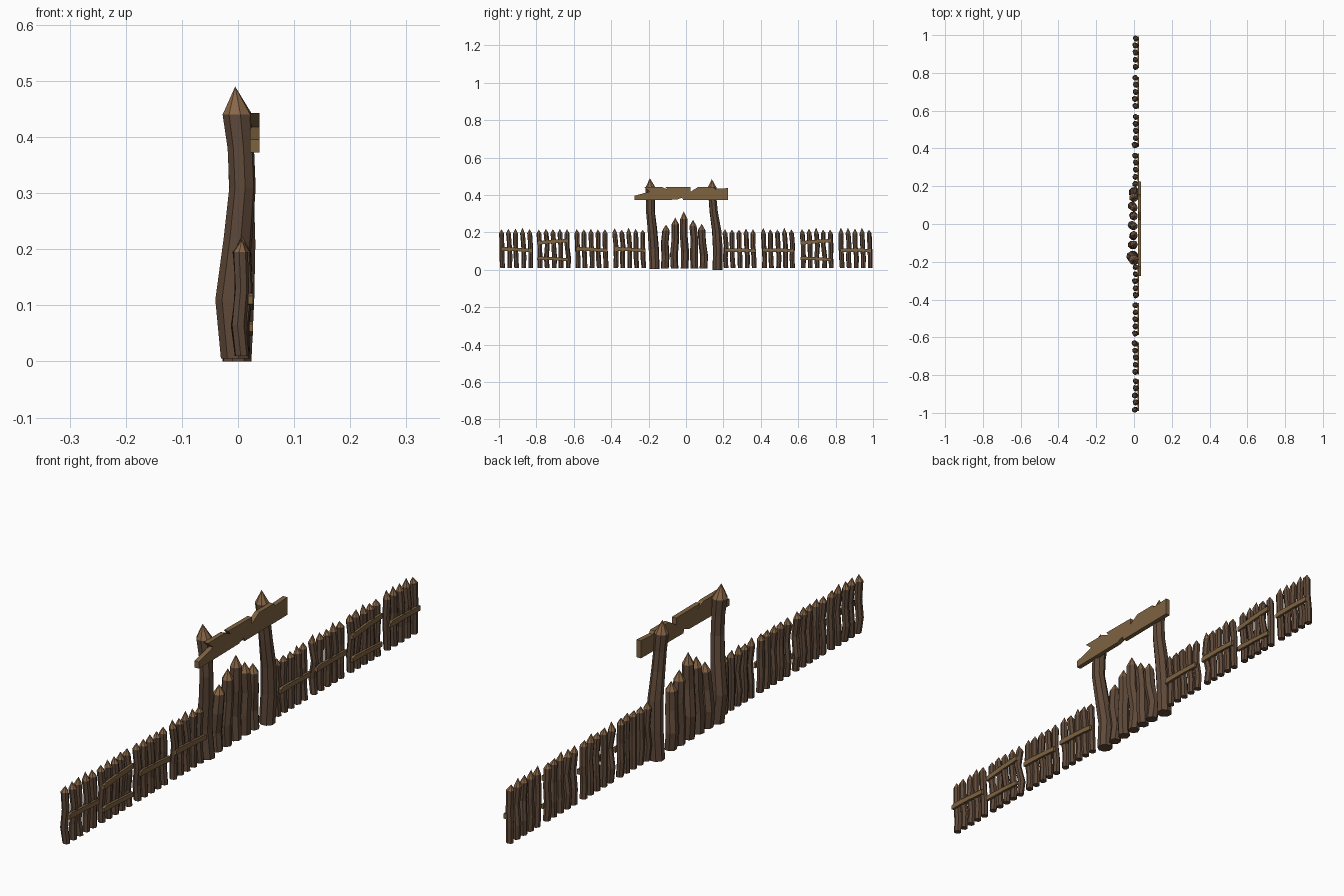
import bpy, bmesh, math, random
random.seed(4)

def material(name, rgb):
    m = bpy.data.materials.new(name)
    m.diffuse_color = (*rgb, 1)
    return m

BARK = material("bark", (0.115, 0.067, 0.041))
CUT = material("cut_wood", (0.25, 0.135, 0.062))
PLANK = material("plank_wood", (0.21, 0.125, 0.053))

def finish(name, bm, mats):
    bmesh.ops.recalc_face_normals(bm, faces=bm.faces)
    me = bpy.data.meshes.new(name)
    bm.to_mesh(me)
    bm.free()
    for m in mats:
        me.materials.append(m)
    ob = bpy.data.objects.new(name, me)
    bpy.context.collection.objects.link(ob)
    return ob

# Crooked trunk of rings (x, y, z, radius) ending in a sharpened tip
def stake(name, rings, apex, sides=7, spin=0.0):
    bm = bmesh.new()
    loops = []
    for x, y, z, r in rings:
        loops.append([bm.verts.new((x + r * math.cos(spin + math.tau * i / sides),
                                    y + r * math.sin(spin + math.tau * i / sides), z))
                      for i in range(sides)])
    bm.faces.new(loops[0])
    for a, b in zip(loops, loops[1:]):
        for i in range(sides):
            j = (i + 1) % sides
            bm.faces.new((a[i], a[j], b[j], b[i]))
    tip = bm.verts.new(apex)
    for i in range(sides):
        bm.faces.new((loops[-1][i], loops[-1][(i + 1) % sides], tip)).material_index = 1
    return finish(name, bm, (BARK, CUT))

# Flat board: outline in (y, z) given thickness along x
def board(name, outline, x0, x1):
    bm = bmesh.new()
    f = bm.faces.new([bm.verts.new((x0, y, z)) for y, z in outline])
    ext = bmesh.ops.extrude_face_region(bm, geom=[f])["geom"]
    bm.faces.new([v for v in f.verts]) if not f.is_valid else None
    for v in ext:
        if isinstance(v, bmesh.types.BMVert):
            v.co.x = x1
    return finish(name, bm, (PLANK,))

# Tall gate posts
stake("gate_post_left", [(-0.004, -0.168, 0.005, 0.027), (-0.013, -0.172, 0.11, 0.028),
      (0.0, -0.180, 0.22, 0.026), (0.008, -0.190, 0.31, 0.024),
      (0.005, -0.190, 0.38, 0.024), (-0.001, -0.190, 0.44, 0.027)], (-0.005, -0.193, 0.49), 8, 0.2)
stake("gate_post_right", [(-0.002, 0.168, 0.0, 0.027), (0.003, 0.170, 0.11, 0.027),
      (0.006, 0.164, 0.21, 0.026), (0.006, 0.148, 0.31, 0.023),
      (0.003, 0.142, 0.38, 0.022), (-0.002, 0.140, 0.44, 0.024)], (-0.003, 0.138, 0.485), 8, 0.5)

# Broken lintel board with splintered notches
board("gate_lintel", [(-0.275, 0.372), (-0.05, 0.375), (-0.02, 0.386), (-0.015, 0.372),
      (0.225, 0.374), (0.225, 0.437), (0.155, 0.433), (0.148, 0.443), (0.065, 0.443),
      (0.025, 0.418), (0.025, 0.442), (-0.11, 0.443), (-0.095, 0.428), (-0.13, 0.443),
      (-0.225, 0.443), (-0.195, 0.418), (-0.275, 0.396)], 0.021, 0.038)

# Gate stakes, tallest in the middle
for i, (y, h, lean) in enumerate([(-0.113, 0.242, 0.006), (-0.062, 0.28, 0.004), (-0.008, 0.312, -0.004),
                                  (0.046, 0.268, -0.008), (0.094, 0.245, -0.01)]):
    s = 1 if i % 2 else -1
    stake(f"gate_stake_{i}", [(-0.005, y, 0.008, 0.021), (-0.008 + 0.004 * s, y - 0.003 * s, 0.3 * h, 0.022),
          (-0.002, y + lean * 0.4 + 0.003 * s, 0.6 * h, 0.021),
          (0.0, y + lean, 0.87 * h, 0.020)], (0.0, y + lean, h), 7, i * 0.7)

# Picket panels with one or two crooked rails
def rail(name, y0, y1, z0, z1, t):
    w = y1 - y0
    board(name, [(y0, z0 - t), (y0 + 0.55 * w, (z0 + z1) / 2 - t * 0.8), (y1, z1 - t),
                 (y1, z1 + t * 0.8), (y0 + 0.5 * w, (z0 + z1) / 2 + t),
                 (y0 + 0.012, z0 + t), (y0, z0 + t * 0.5)], 0.018, 0.027)

starts = [-1.0, -0.8, -0.597, -0.395, 0.195, 0.4, 0.607, 0.815]
for p, y0 in enumerate(starts):
    for k in range(5):
        y = y0 + 0.017 + k * 0.0375
        h = 0.222 + random.uniform(-0.008, 0.004)
        a, b, c = (random.uniform(-0.004, 0.004) for _ in range(3))
        x = 0.007
        stake(f"picket_{p}_{k}", [(x, y + 0.003, 0.01, 0.013), (x - 0.003 + c, y + a + 0.002, 0.065, 0.0135),
              (x + 0.003 + a, y + b, 0.13, 0.013), (x + c, y - 0.003, 0.195, 0.0135)],
              (x, y - 0.004, h), 7, random.uniform(0, 1))
    if p in (1, 6):
        rail(f"rail_upper_{p}", y0 + 0.004, y0 + 0.172, 0.144, 0.157, 0.010)
        rail(f"rail_lower_{p}", y0 + 0.004, y0 + 0.172, 0.062, 0.055, 0.009)
    else:
        rail(f"rail_{p}", y0 + 0.010, y0 + 0.178, 0.112 if p < 4 else 0.105, 0.103, 0.010)
